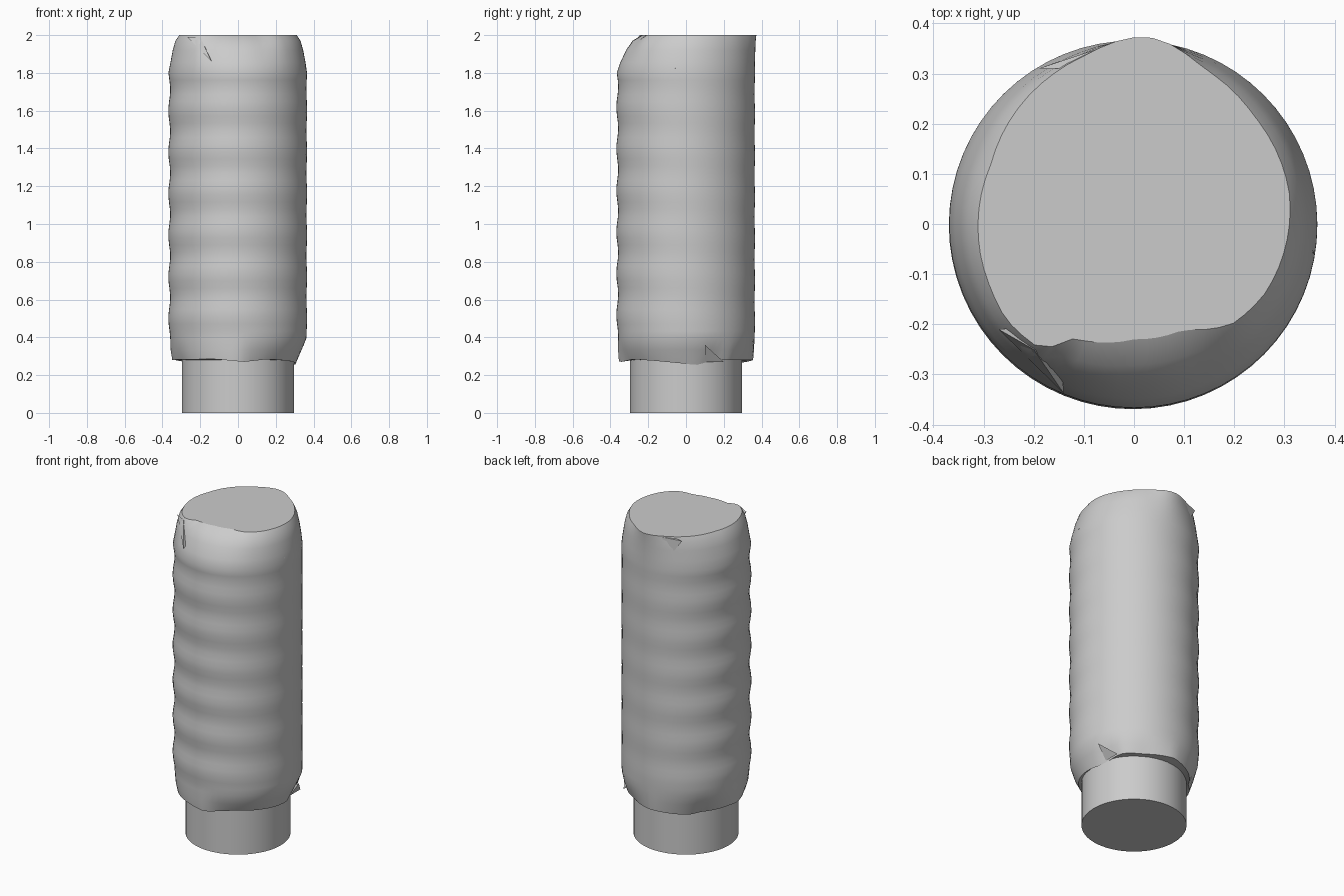
import bpy, bmesh, math
from mathutils import Vector

if "Cube" in bpy.data.objects:
    bpy.data.objects.remove(bpy.data.objects["Cube"])

grey = bpy.data.materials.new("plain grey")
grey.diffuse_color = (0.6, 0.6, 0.6, 1)
grey.use_nodes = True
grey.node_tree.nodes["Principled BSDF"].inputs["Base Color"].default_value = grey.diffuse_color

def finish(name, bm, smooth=True):
    bmesh.ops.recalc_face_normals(bm, faces=bm.faces)
    mesh = bpy.data.meshes.new(name)
    bm.to_mesh(mesh)
    bm.free()
    mesh.materials.append(grey)
    ob = bpy.data.objects.new(name, mesh)
    bpy.context.collection.objects.link(ob)
    if smooth:
        bpy.ops.object.select_all(action='DESELECT')
        ob.select_set(True)
        bpy.context.view_layer.objects.active = ob
        bpy.ops.object.shade_smooth_by_angle(angle=math.radians(30))
    return ob

def lookup(table, a):
    """Interpolate (angle, value) pairs around a full turn."""
    a %= math.tau
    pts = sorted((k % math.tau, v) for k, v in table)
    pts = [(pts[-1][0] - math.tau, pts[-1][1])] + pts + [(pts[0][0] + math.tau, pts[0][1])]
    for (a0, v0), (a1, v1) in zip(pts, pts[1:]):
        if a0 <= a <= a1:
            return v0 + (v1 - v0) * (a - a0) / max(a1 - a0, 1e-6)

# Post under the sleeve
bm = bmesh.new()
bmesh.ops.create_cone(bm, cap_ends=True, segments=48, radius1=0.297, radius2=0.297, depth=0.30)
bmesh.ops.translate(bm, verts=bm.verts, vec=(0, 0, 0.15))
finish("post", bm)

# Uneven flat top outline and gathered hem, as radius by angle
rim_points = [(0.31, 0.06), (0.24, 0.215), (0.14, 0.31), (0.05, 0.37), (-0.01, 0.372),
              (-0.10, 0.335), (-0.16, 0.30), (-0.285, 0.12), (-0.298, 0.085), (-0.285, -0.13),
              (-0.255, -0.19), (-0.185, -0.25), (-0.12, -0.228), (0, -0.23), (0.10, -0.21),
              (0.195, -0.20), (0.26, -0.14)]
rim = [(math.atan2(y, x), math.hypot(x, y)) for x, y in rim_points]
def degrees(pairs):
    return [(math.radians(d), v) for d, v in pairs]
hem = degrees([(0, 0.305), (25, 0.30), (40, 0.335), (60, 0.325), (90, 0.355), (120, 0.33),
               (140, 0.305), (160, 0.33), (180, 0.348), (205, 0.33), (225, 0.345),
               (250, 0.352), (270, 0.355), (285, 0.325), (310, 0.315), (335, 0.31)])
hem_z = degrees([(0, 0.26), (10, 0.253), (30, 0.28), (90, 0.28), (130, 0.26), (170, 0.28),
                 (250, 0.285), (275, 0.27), (300, 0.285), (330, 0.275)])

def wall(a, z):
    """Shallow rolls, strongest opposite the smooth back right side."""
    amp = 0.0035 - 0.0025 * math.cos(a - math.radians(45))
    return 0.364 + amp * math.cos(math.tau * (z - 1.6) / 0.22 + 0.5 * math.sin(a))

# Sleeve: hem, rolled wall, drawn-in shoulder and flat top
N = 64
bm = bmesh.new()
rings = []
def ring(radius, height):
    row = []
    for i in range(N):
        a = math.tau * i / N
        r = radius(a)
        row.append(bm.verts.new((r * math.cos(a), r * math.sin(a), height(a))))
    rings.append(row)

ring(lambda a: 0.28, lambda a: 0.28)
ring(lambda a: lookup(hem, a), lambda a: lookup(hem_z, a))
ring(lambda a: 0.45 * lookup(hem, a) + 0.55 * 0.364, lambda a: 0.335)
for k in range(38):
    z = 0.395 + k * (1.80 - 0.395) / 37
    ring(lambda a: wall(a, z), lambda a: z)
for t, z in ((0.12, 1.855), (0.35, 1.92), (0.62, 1.97), (1.0, 2.0)):
    # the right side slopes straight while the front rounds over
    ring(lambda a: 0.364 + t * (lookup(rim, a) - 0.364), lambda a: z)
for low, high in zip(rings, rings[1:]):
    for i in range(N):
        j = (i + 1) % N
        bm.faces.new((low[i], low[j], high[j], high[i]))
bm.faces.new(rings[0])
bm.faces.new(rings[-1])
finish("sleeve", bm)

# Small sharp creases where the sleeve is gathered
def pleat(name, *points):
    bm = bmesh.new()
    for p in points:
        bm.verts.new(Vector(p))
    bmesh.ops.convex_hull(bm, input=bm.verts)
    finish(name, bm, smooth=False)

pleat("front_top_pleat", (-0.14, -0.338, 1.86), (-0.27, -0.21, 1.99), (-0.20, -0.25, 1.99), (-0.15, -0.20, 1.90))
pleat("right_top_pleat", (0.36, -0.06, 1.82), (0.31, 0.06, 2.0), (0.305, 0.0, 2.0), (0.25, 0.0, 1.90))
pleat("back_top_pleat", (-0.19, 0.31, 1.985), (-0.01, 0.37, 2.0), (-0.06, 0.31, 2.0), (-0.12, 0.335, 1.88))
pleat("right_hem_pleat", (0.35, 0.10, 0.36), (0.29, 0.20, 0.27), (0.29, 0.10, 0.27), (0.27, 0.12, 0.32))
